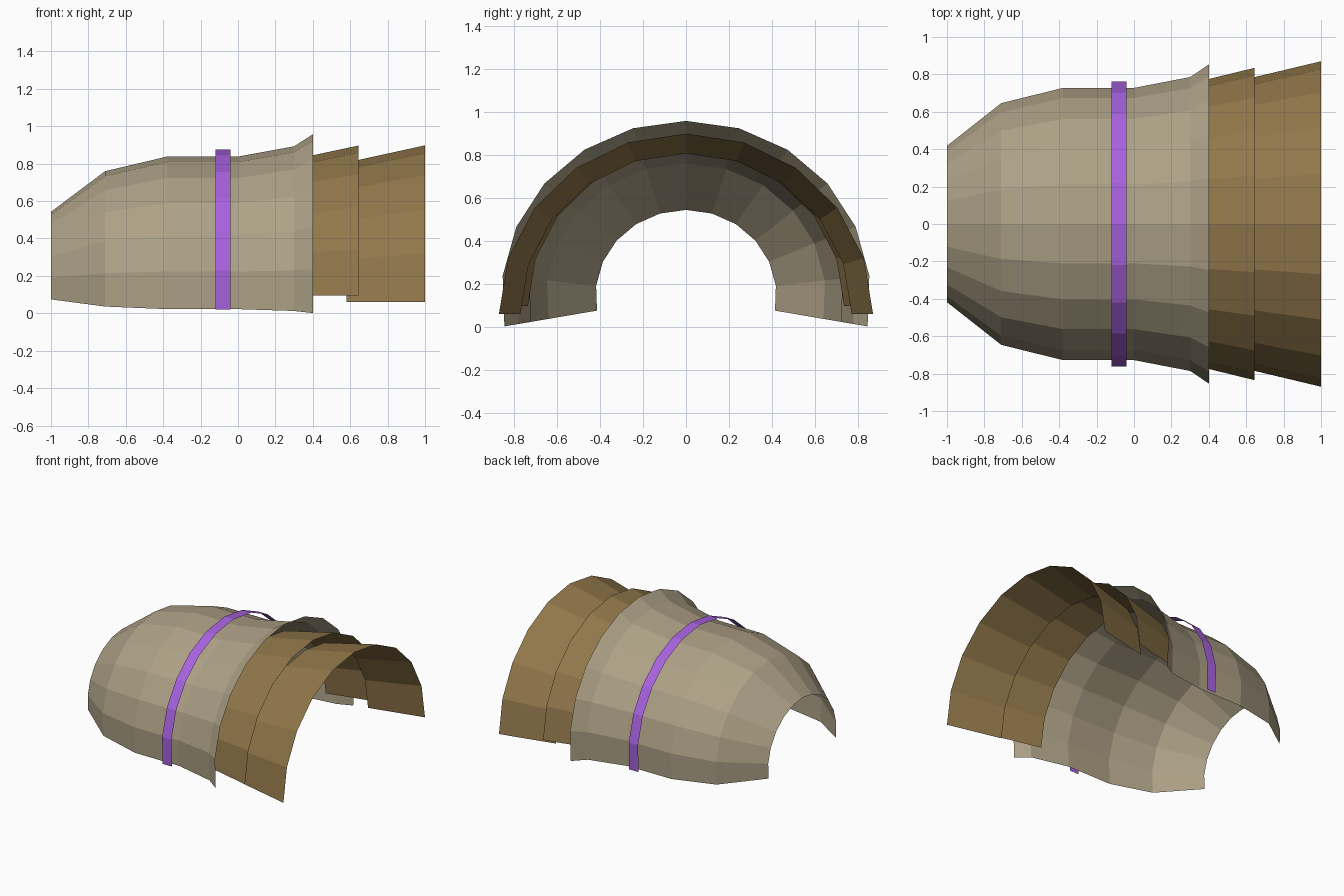
import bpy
import bmesh
from math import sin, cos, radians

cube = bpy.data.objects.get("Cube")
if cube:
    bpy.data.objects.remove(cube)


def material(name, rgb):
    mat = bpy.data.materials.new(name)
    mat.use_nodes = True
    mat.diffuse_color = (*rgb, 1)
    mat.node_tree.nodes["Principled BSDF"].inputs["Base Color"].default_value = (*rgb, 1)
    return mat


def arched_sheet(name, mat, stations, centre_z, segments, dip):
    """Open arch lofted along x; stations are (x, half width, height)."""
    bm = bmesh.new()
    rings = []
    for x, half_width, height in stations:
        ring = []
        for i in range(segments + 1):
            a = radians(-dip + (180 + 2 * dip) * i / segments)
            ring.append(bm.verts.new((x, half_width * cos(a), centre_z + height * sin(a))))
        rings.append(ring)
    for r, s in zip(rings, rings[1:]):
        for i in range(segments):
            bm.faces.new((r[i], s[i], s[i + 1], r[i + 1]))
    # Make every face point away from the arch axis
    bm.normal_update()
    for f in bm.faces:
        c = f.calc_center_median()
        if f.normal.y * c.y + f.normal.z * (c.z - centre_z) < 0:
            f.normal_flip()
    mesh = bpy.data.meshes.new(name)
    bm.to_mesh(mesh)
    bm.free()
    mesh.materials.append(mat)
    obj = bpy.data.objects.new(name, mesh)
    bpy.context.collection.objects.link(obj)
    return obj


stone = material("pale_tan", (0.42, 0.355, 0.24))
bronze = material("bronze_brown", (0.285, 0.187, 0.069))
violet = material("violet", (0.39, 0.122, 0.73))

# Main shell with flared rim
profile = [(-1, 0.398), (-0.71, 0.615), (-0.38, 0.693), (0, 0.693), (0.3, 0.748), (0.4, 0.812)]
arched_sheet("main_shell", stone, [(x, r * 1.057, r) for x, r in profile], 0.145, 12, 10.2)

# Band floating just above the shell
arched_sheet("band", violet, [(-0.12, 0.766, 0.73), (-0.04, 0.766, 0.73)], 0.145, 12, 9.9)

# Two overlapping flared plates
arched_sheet("inner_plate", bronze, [(0.24, 0.736, 0.716), (0.645, 0.835, 0.802)], 0.095, 10, 0)
arched_sheet("outer_plate", bronze, [(0.58, 0.77, 0.746), (1, 0.87, 0.838)], 0.06, 10, 0)
